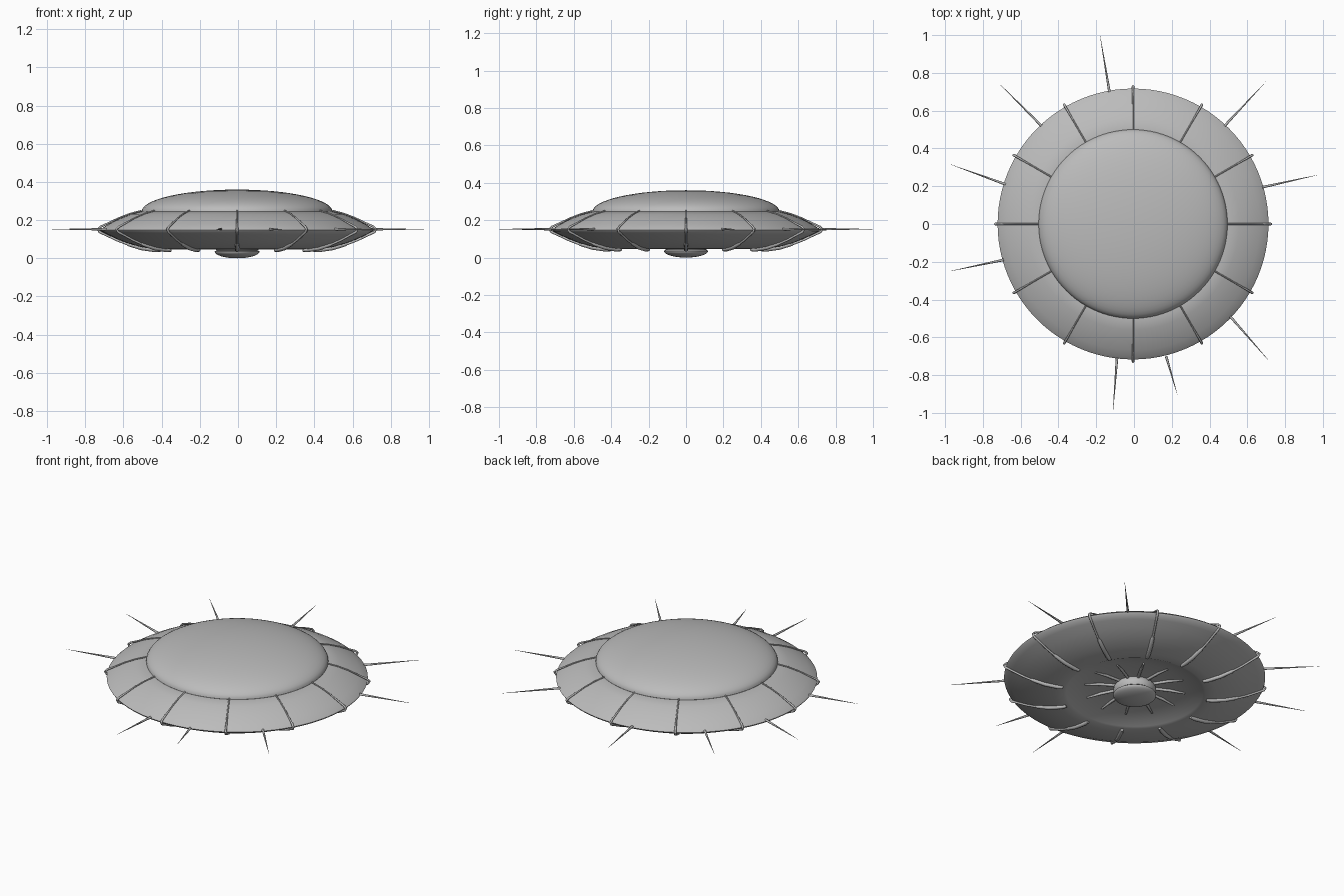
import bpy, bmesh, math
from mathutils import Vector

if "Cube" in bpy.data.objects:
    bpy.data.objects.remove(bpy.data.objects["Cube"], do_unlink=True)

CENTRE_X = -0.005

grey = bpy.data.materials.new("hull grey")
grey.use_nodes = True
grey.diffuse_color = (0.5, 0.5, 0.5, 1)
grey.node_tree.nodes["Principled BSDF"].inputs["Base Color"].default_value = (0.5, 0.5, 0.5, 1)


def smooth(obj, angle):
    bpy.ops.object.select_all(action="DESELECT")
    obj.select_set(True)
    bpy.context.view_layer.objects.active = obj
    bpy.ops.object.shade_smooth_by_angle(angle=math.radians(angle))


def add_mesh(name, bm, angle=35):
    bmesh.ops.recalc_face_normals(bm, faces=bm.faces)
    mesh = bpy.data.meshes.new(name)
    bm.to_mesh(mesh)
    bm.free()
    mesh.materials.append(grey)
    obj = bpy.data.objects.new(name, mesh)
    bpy.context.collection.objects.link(obj)
    obj.location.x = CENTRE_X
    smooth(obj, angle)
    return obj


def lathe(name, profile, steps=96, angle=35):
    """Spin a list of (radius, height) points around z."""
    bm = bmesh.new()
    verts = [bm.verts.new((r, 0, z)) for r, z in profile]
    edges = [bm.edges.new(pair) for pair in zip(verts, verts[1:])]
    bmesh.ops.spin(bm, geom=verts + edges, cent=(0, 0, 0), axis=(0, 0, 1),
                   angle=math.tau, steps=steps)
    bmesh.ops.remove_doubles(bm, verts=bm.verts, dist=0.0005)
    return add_mesh(name, bm, angle)


def sweep(name, path, sides=8):
    """Round tube along (radius out, height, thickness) points in the xz plane."""
    bm = bmesh.new()
    rings = []
    for i, (x, z, thick) in enumerate(path):
        a, b = path[max(i - 1, 0)], path[min(i + 1, len(path) - 1)]
        along = Vector((b[0] - a[0], 0, b[1] - a[1])).normalized()
        side = Vector((0, 1, 0))
        up = along.cross(side)
        turns = [math.tau * k / sides for k in range(sides)]
        rings.append([bm.verts.new(Vector((x, 0, z)) + thick * (side * math.cos(t) + up * math.sin(t)))
                      for t in turns])
    for low, high in zip(rings, rings[1:]):
        for k in range(sides):
            n = (k + 1) % sides
            bm.faces.new((low[k], low[n], high[n], high[k]))
    bm.faces.new(rings[0])
    bm.faces.new(rings[-1])
    return add_mesh(name, bm, 50)


def ring_copies(obj, count):
    for i in range(1, count):
        copy = obj.copy()
        copy.name = f"{obj.name}_{i + 1}"
        copy.rotation_euler.z = math.tau * i / count
        bpy.context.collection.objects.link(copy)


# Upper dome: a rounded cap seated inside the flange
dome = [(0.5 * math.sin(t), 0.245 + 0.115 * math.cos(t))
        for t in [math.pi / 2 * i / 16 for i in range(17)]]
lathe("upper_dome", dome + [(0.495, 0.235)])

# Saucer hull: flange, rim, underside and the hollow in the belly
lathe("saucer_hull", [
    (0.47, 0.24), (0.505, 0.245), (0.56, 0.231), (0.62, 0.207), (0.67, 0.181),
    (0.705, 0.159), (0.717, 0.148), (0.712, 0.14), (0.68, 0.124), (0.63, 0.1),
    (0.57, 0.077), (0.5, 0.058), (0.44, 0.049), (0.39, 0.046),
    (0.375, 0.052), (0.33, 0.068), (0.26, 0.083), (0.16, 0.092), (0, 0.095)])

# Belly hub: short drum with a shallow lens under it
lathe("belly_hub", [(0.1, 0.1), (0.115, 0.08), (0.118, 0.06), (0.11, 0.042), (0, 0.04)], 48)
lens = [(0.118 * math.sin(t), 0.036 - 0.036 * math.cos(t))
        for t in [math.pi / 2 * i / 8 for i in range(9)]]
lathe("belly_lens", lens + [(0.1, 0.045)], 48)

# Twelve pipes wrapping the rim from the dome to the belly
pipe = sweep("rim_pipe", [
    (0.5, 0.25, 0.004), (0.56, 0.234, 0.004), (0.62, 0.211, 0.004),
    (0.675, 0.184, 0.005), (0.715, 0.165, 0.006), (0.729, 0.152, 0.007),
    (0.72, 0.138, 0.007), (0.68, 0.119, 0.006), (0.63, 0.095, 0.006),
    (0.57, 0.072, 0.006)])
ring_copies(pipe, 12)

# Thicker pipe ends under the hull
sleeve = sweep("pipe_sleeve", [
    (0.58, 0.077, 0.006), (0.565, 0.073, 0.011), (0.5, 0.054, 0.012),
    (0.43, 0.044, 0.012), (0.4, 0.043, 0.009)])
ring_copies(sleeve, 12)

# Spokes in the belly hollow
spoke = sweep("belly_spoke", [(0.1, 0.086, 0.008), (0.2, 0.083, 0.008), (0.28, 0.073, 0.005)])
ring_copies(spoke, 12)

# Thin antenna spikes around the rim: base and tip in plan
spikes = [
    ((-0.13, 0.70), (-0.18, 1.0)), ((0.48, 0.52), (0.70, 0.755)),
    ((0.68, 0.195), (0.975, 0.26)), ((0.51, -0.49), (0.715, -0.725)),
    ((0.17, -0.70), (0.23, -0.905)), ((-0.09, -0.71), (-0.112, -1.0)),
    ((-0.69, -0.19), (-0.975, -0.25)), ((-0.68, 0.21), (-0.97, 0.315)),
    ((-0.49, 0.52), (-0.71, 0.74))]
for i, (base, tip) in enumerate(spikes):
    start, end = Vector((*base, 0.152)), Vector((*tip, 0.152))
    bpy.ops.mesh.primitive_cone_add(vertices=8, radius1=0.007, radius2=0.0005,
                                    depth=(end - start).length, location=(start + end) / 2)
    spike = bpy.context.object
    spike.name = f"antenna_spike_{i + 1}"
    spike.rotation_euler = (end - start).to_track_quat("Z", "Y").to_euler()
    spike.data.materials.append(grey)
    smooth(spike, 50)
